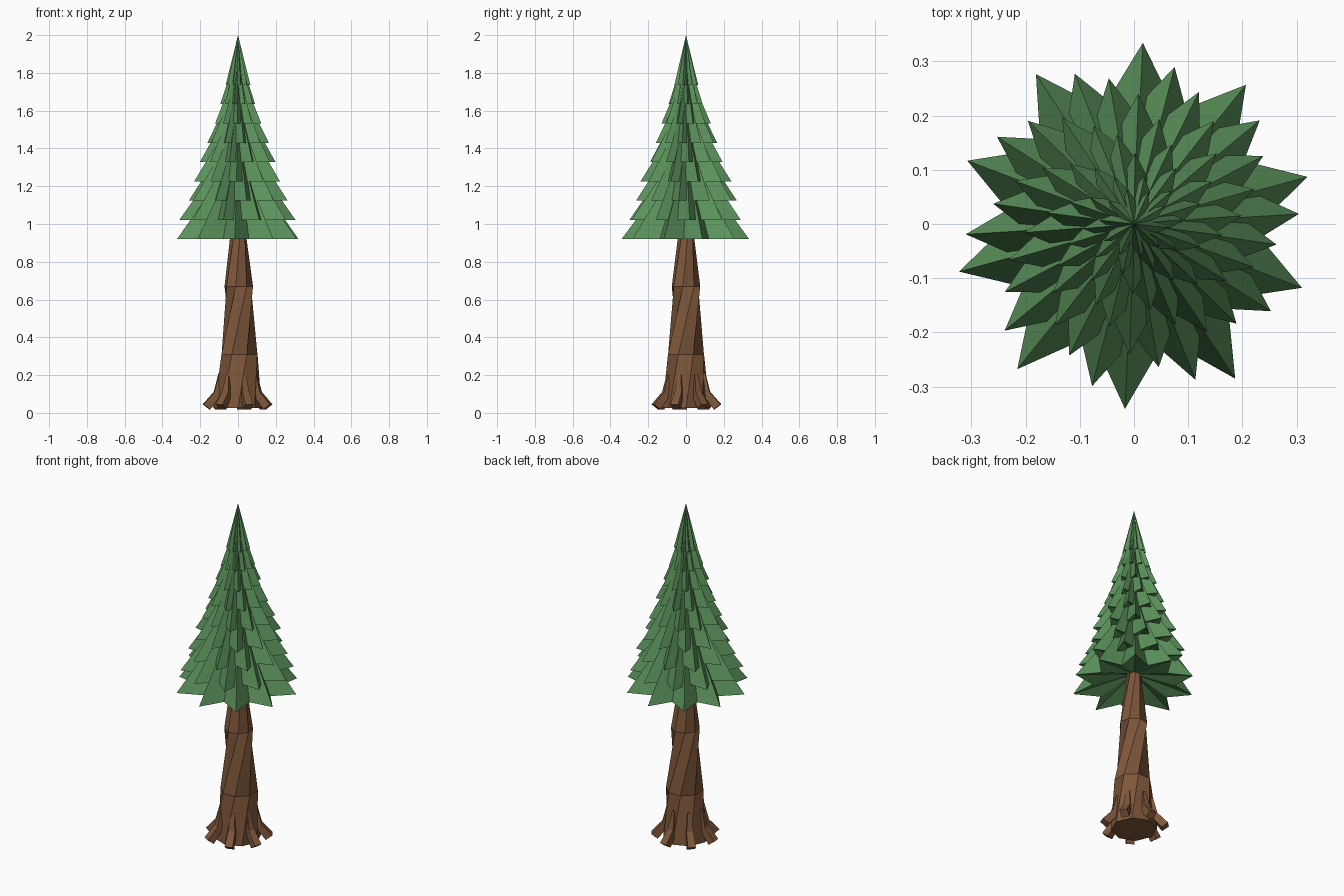
import bpy, bmesh, random
from math import cos, sin, radians, pi
from mathutils import Vector

random.seed(4)
cube = bpy.data.objects.get("Cube")
if cube:
    bpy.data.objects.remove(cube)


def material(name, rgb):
    m = bpy.data.materials.new(name)
    m.use_nodes = True
    m.diffuse_color = (*rgb, 1)
    m.node_tree.nodes["Principled BSDF"].inputs["Base Color"].default_value = (*rgb, 1)
    return m


needle_green = material("needle green", (0.105, 0.29, 0.105))
bark_brown = material("bark brown", (0.21, 0.095, 0.042))


def finish(name, bm, mat):
    bmesh.ops.recalc_face_normals(bm, faces=bm.faces)
    mesh = bpy.data.meshes.new(name)
    bm.to_mesh(mesh)
    bm.free()
    mesh.materials.append(mat)
    obj = bpy.data.objects.new(name, mesh)
    bpy.context.collection.objects.link(obj)
    return obj


def loft(name, rings, mat):
    """Skin a list of equal-length point rings and cap both ends."""
    bm = bmesh.new()
    loops = [[bm.verts.new(p) for p in ring] for ring in rings]
    n = len(loops[0])
    for low, high in zip(loops, loops[1:]):
        for i in range(n):
            j = (i + 1) % n
            bm.faces.new((low[i], low[j], high[j], high[i]))
    bm.faces.new(loops[0])
    bm.faces.new(loops[-1])
    return finish(name, bm, mat)


# Twisted trunk: (height, radius, twist in degrees, x shift)
SIDES = 8
sections = [(0.025, 0.125, 0, 0), (0.31, 0.103, 22, 0.008),
            (0.67, 0.077, 78, 0.004), (1.02, 0.036, 118, 0)]
loft("trunk", [[(dx + r * cos(radians(t) + 2 * pi * i / SIDES),
                 r * sin(radians(t) + 2 * pi * i / SIDES), z) for i in range(SIDES)]
               for z, r, t, dx in sections], bark_brown)

# Roots: square tubes that run down the trunk and flare out
ROOTS = 7
root_path = [(0.095, 0.21, 0.008), (0.112, 0.1, 0.019), (0.168, 0.032, 0.022)]
for k in range(ROOTS):
    a = radians(32) + 2 * pi * k / ROOTS
    out, side = Vector((cos(a), sin(a), 0)), Vector((-sin(a), cos(a), 0))
    rings = []
    for i, (r, z, w) in enumerate(root_path):
        slope = Vector((0.8, 0, 0.6)) if i else Vector((1, 0, 0.15))
        up = out * slope.x + Vector((0, 0, slope.z))
        c = out * r + Vector((0, 0, z))
        rings.append([c + side * w * u + up * w * v
                      for u, v in ((-1, -1), (1, -1), (1, 1), (-1, 1))])
    loft(f"root_{k + 1}", rings, bark_brown)

# Foliage: ten-pointed star cones, each turned against the one below
POINTS = 10
radii = [0.345, 0.312, 0.275, 0.242, 0.205, 0.168, 0.132, 0.095, 0.066]
for t, radius in enumerate(radii):
    z = 0.92 + 0.102 * t
    height = 0.46 - 0.025 * t
    if t == len(radii) - 1:
        height = 2 - z
    bm = bmesh.new()
    apex = bm.verts.new((0, 0, z + height))
    hollow = bm.verts.new((0, 0, z + 0.2 * radius))
    rim = []
    for i in range(POINTS * 2):
        a = radians(15.2 - 11.7 * t) + pi * i / POINTS
        r = radius * (0.64 if i % 2 else random.uniform(0.95, 1.0))
        rim.append(bm.verts.new((r * cos(a), r * sin(a), z)))
    for i, v in enumerate(rim):
        w = rim[(i + 1) % len(rim)]
        bm.faces.new((v, w, apex))
        bm.faces.new((w, v, hollow))
    finish(f"foliage_tier_{t + 1}", bm, needle_green)
